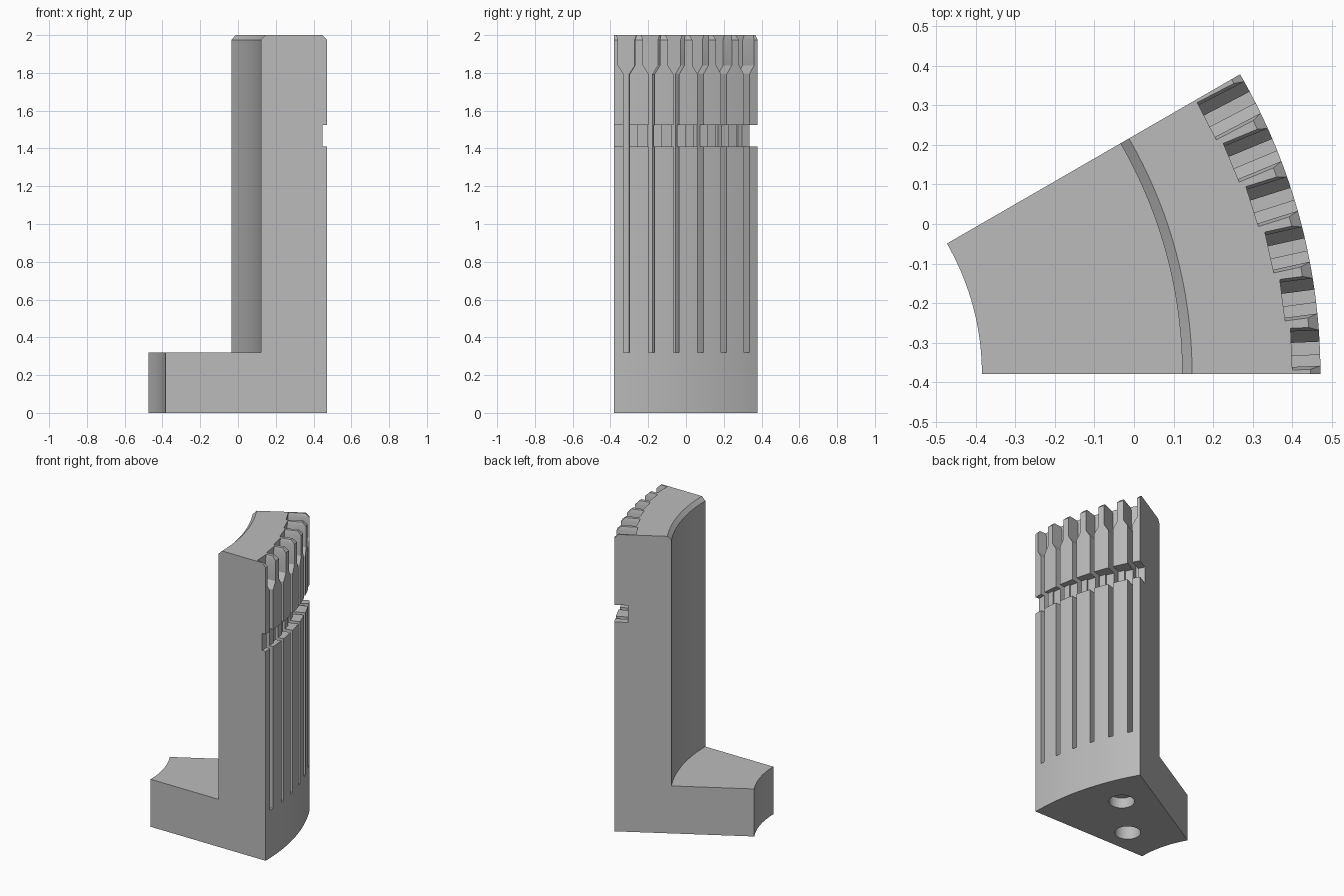
import bpy, bmesh
from math import sin, cos, radians, pi
from mathutils import Matrix

if "Cube" in bpy.data.objects:
    bpy.data.objects.remove(bpy.data.objects["Cube"])

CX, CY = -1.046, -0.38      # axis of the ring the segment belongs to
R_OUT, R_WALL, R_IN = 1.518, 1.168, 0.661
BASE, TOP, CH = 0.32, 2.0, 0.025
SWEEP, SLOTS = radians(30), 6
STEPS = 40

grey = bpy.data.materials.new("plain_grey")
grey.use_nodes = True
grey.diffuse_color = (0.5, 0.5, 0.5, 1)
grey.node_tree.nodes["Principled BSDF"].inputs["Base Color"].default_value = (0.5, 0.5, 0.5, 1)


def make_object(name, bm):
    bmesh.ops.recalc_face_normals(bm, faces=bm.faces[:])
    mesh = bpy.data.meshes.new(name)
    bm.to_mesh(mesh)
    bm.free()
    mesh.materials.append(grey)
    obj = bpy.data.objects.new(name, mesh)
    bpy.context.scene.collection.objects.link(obj)
    return obj


def loft(name, rings):
    """Skin a row of closed rings and cap both ends."""
    bm = bmesh.new()
    rows = [[bm.verts.new(p) for p in ring] for ring in rings]
    n = len(rows[0])
    for a, b in zip(rows, rows[1:]):
        for i in range(n):
            j = (i + 1) % n
            bm.faces.new((a[i], a[j], b[j], b[i]))
    bm.faces.new(rows[0])
    bm.faces.new(rows[-1])
    return make_object(name, bm)


def radial_cutter(name, profile, r0, angle):
    """Push a (sideways, z) profile outwards from radius r0 at an angle."""
    obj = loft(name, [[(r, t, z) for t, z in profile] for r in (r0, 1.65)])
    obj.data.transform(Matrix.Translation((CX, CY, 0)) @ Matrix.Rotation(angle, 4, 'Z'))
    return obj


# L-shaped body swept around the ring axis
section = [(R_IN, 0), (R_OUT, 0), (R_OUT, TOP - CH), (R_OUT - CH, TOP),
           (R_WALL + CH, TOP), (R_WALL, TOP - CH), (R_WALL, BASE), (R_IN, BASE)]
angles = [SWEEP * i / STEPS for i in range(STEPS + 1)]
body = loft("ring_segment", [[(CX + r * cos(a), CY + r * sin(a), z) for r, z in section]
                             for a in angles])

# Funnel-topped slots and the stepped cross groove, deeper towards the back
half = [(0.016, BASE), (0.016, 1.793), (0.045, 1.84), (0.045, TOP - CH), (0.061, TOP + CH)]
slot = half + [(-t, z) for t, z in reversed(half)]
groove = [(-0.068, 1.41), (0.068, 1.41), (0.068, 1.525), (-0.068, 1.525)]
cutters = []
for k in range(SLOTS):
    angle = SWEEP * (k + 0.5) / SLOTS
    floor = 1.446 - 0.0118 * k
    cutters.append(radial_cutter("slot_cutter", slot, floor, angle))
    cutters.append(radial_cutter("groove_cutter", groove, floor + 0.045, angle))

# Blind round holes in the underside
for x, y, depth in ((0.145, 0.055, 0.07), (-0.13, -0.216, 0.2)):
    ring = [(x + 0.079 * cos(2 * pi * i / 48), y + 0.079 * sin(2 * pi * i / 48))
            for i in range(48)]
    cutters.append(loft("hole_cutter", [[(px, py, z) for px, py in ring]
                                        for z in (-0.1, depth)]))

for cutter in cutters:
    cutter.hide_render = True
    mod = body.modifiers.new("cut", 'BOOLEAN')
    mod.operation = 'DIFFERENCE'
    mod.solver = 'EXACT'
    mod.object = cutter

# Bake the cuts, drop the cutters and shade the curved faces smooth
depsgraph = bpy.context.evaluated_depsgraph_get()
baked = bpy.data.meshes.new_from_object(body.evaluated_get(depsgraph))
body.modifiers.clear()
body.data = baked
baked.name = "ring_segment"
baked.materials.clear()
baked.materials.append(grey)
for cutter in cutters:
    bpy.data.objects.remove(cutter)
for obj in bpy.context.selected_objects:
    obj.select_set(False)
body.select_set(True)
bpy.context.view_layer.objects.active = body
bpy.ops.object.shade_smooth_by_angle(angle=radians(20))
